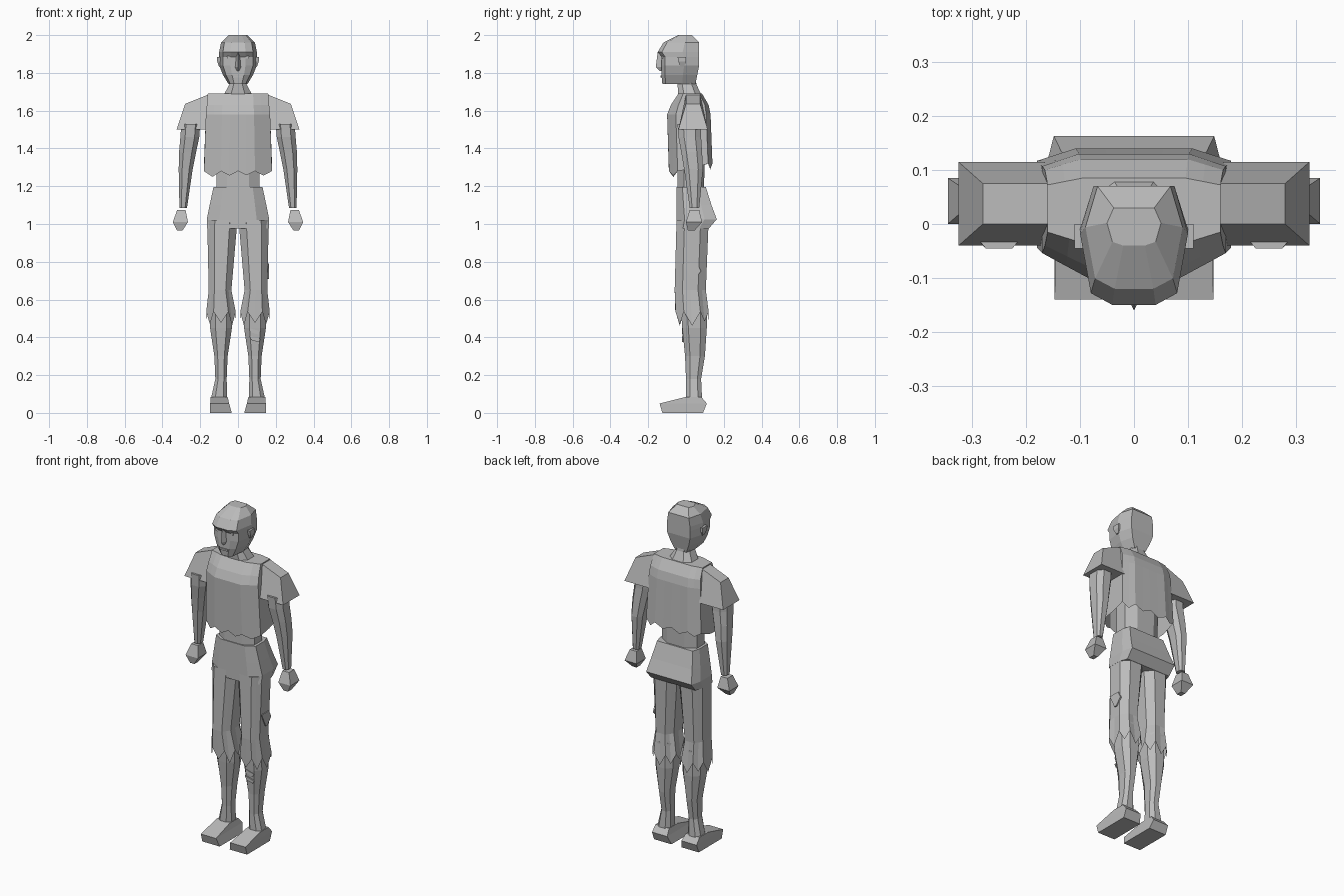
import bpy, bmesh, random
from mathutils import Vector

random.seed(4)
old = bpy.data.objects.get("Cube")
if old:
    bpy.data.objects.remove(old, do_unlink=True)

grey = bpy.data.materials.new("plain_grey")
grey.use_nodes = True
grey.diffuse_color = (.5, .5, .5, 1)
shader = grey.node_tree.nodes["Principled BSDF"]
shader.inputs["Base Color"].default_value = grey.diffuse_color

# Half outlines from front to back, as fractions of half width and depth
WEDGE = [(0, 0), (1, 1)]
BOX = [(1, 0), (1, 1)]
OCTAGON = [(.5, 0), (1, .25), (1, .75), (.5, 1)]
SKULL = [(0, 0), (.4, 0), (.8, .1), (1, .6), (.75, 1)]
CHEST = [(0, 0), (.5, 0), (1, .2), (1, .9), (.6, 1), (0, 1)]
SEAT = [(.6, 0), (1, .2), (1, .7), (.9, 1)]


def ring(outline, z, half, front, back, centre=0, slope=0):
    """Mirror a half outline into a closed horizontal section."""
    full = outline + [(-u, v) for u, v in reversed(outline) if u > 0]
    return [(centre + u * half, front + v * (back - front), z - slope * u * half)
            for u, v in full]


def loft(name, rings, top=True, bottom=True, side=1):
    """Skin a stack of equal rings; a negative side mirrors across x."""
    bm = bmesh.new()
    rows = [[bm.verts.new((x * side, y, z)) for x, y, z in section] for section in rings]
    count = len(rows[0])
    for upper, lower in zip(rows, rows[1:]):
        for i in range(count):
            j = (i + 1) % count
            bm.faces.new((upper[i], upper[j], lower[j], lower[i]))
    if top:
        bm.faces.new(rows[0])
    if bottom:
        bm.faces.new(rows[-1])
    bmesh.ops.recalc_face_normals(bm, faces=bm.faces)
    mesh = bpy.data.meshes.new(name)
    bm.to_mesh(mesh)
    bm.free()
    mesh.materials.append(grey)
    bpy.context.scene.collection.objects.link(bpy.data.objects.new(name, mesh))


def pair(name, rings, **options):
    loft("left_" + name, rings, side=1, **options)
    loft("right_" + name, rings, side=-1, **options)


def halve_edges(section):
    """Add a midpoint to every edge of a section."""
    points = []
    for here, after in zip(section, section[1:] + section[:1]):
        points += [here, tuple(Vector(here).lerp(Vector(after), .5))]
    return points


def ragged(rings, drop, front_dip=0):
    """Give a stack of rings a zigzag lower hem."""
    fine = [halve_edges(section) for section in rings]
    fine[-1] = [(x, y, z - (i % 2) * drop * random.uniform(.7, 1.1) - (y < 0) * front_dip)
                for i, (x, y, z) in enumerate(fine[-1])]
    return fine


# Head: crown, forehead, brow, eye hollow, cheeks, jaw, chin
loft("head", [
    ring(SKULL, z=2, half=.05, front=-.04, back=.03),
    ring(SKULL, z=1.96, half=.09, front=-.12, back=.07),
    ring(SKULL, z=1.91, half=.1, front=-.15, back=.07),
    ring(SKULL, z=1.885, half=.1, front=-.13, back=.07),
    ring(SKULL, z=1.84, half=.1, front=-.13, back=.07),
    ring(SKULL, z=1.79, half=.08, front=-.13, back=.06),
    ring(SKULL, z=1.74, half=.05, front=-.125, back=.05)])
loft("nose", [
    ring(WEDGE, z=1.91, half=.007, front=-.15, back=-.13),
    ring(WEDGE, z=1.83, half=.02, front=-.16, back=-.12),
    ring(WEDGE, z=1.81, half=.01, front=-.14, back=-.12)])
loft("mouth", [
    ring(BOX, z=1.785, half=.025, front=-.136, back=-.128),
    ring(BOX, z=1.775, half=.025, front=-.136, back=-.128)])
pair("eye", [
    ring(BOX, z=1.89, half=.02, front=-.13, back=-.122, centre=.04),
    ring(BOX, z=1.875, half=.015, front=-.13, back=-.122, centre=.04)])
pair("ear", [
    ring(BOX, z=1.885, half=.01, front=-.045, back=0, centre=.1),
    ring(BOX, z=1.86, half=.01, front=-.04, back=0, centre=.1),
    ring(BOX, z=1.835, half=.008, front=-.03, back=-.01, centre=.093)])
loft("neck", [
    ring(OCTAGON, z=1.78, half=.05, front=-.05, back=.05),
    ring(OCTAGON, z=1.74, half=.045, front=-.045, back=.055),
    ring(OCTAGON, z=1.675, half=.08, front=-.04, back=.085)])

# Shirt with a ragged open hem, and flared sleeves
loft("shirt", ragged([
    ring(CHEST, z=1.69, half=.16, front=-.04, back=.085),
    ring(CHEST, z=1.63, half=.165, front=-.08, back=.12),
    ring(CHEST, z=1.58, half=.17, front=-.1, back=.13),
    ring(CHEST, z=1.32, half=.18, front=-.09, back=.14)], drop=.03, front_dip=.04),
    bottom=False)
pair("sleeve", [
    ring(BOX, z=1.66, half=.06, front=0, back=.075, centre=.22, slope=.4),
    ring(BOX, z=1.5, half=.08, front=-.04, back=.115, centre=.245)])

# Arms and fists
pair("arm", [
    ring(OCTAGON, z=1.53, half=.05, front=-.045, back=.08, centre=.25),
    ring(OCTAGON, z=1.46, half=.05, front=-.04, back=.08, centre=.255),
    ring(OCTAGON, z=1.38, half=.045, front=-.025, back=.085, centre=.267),
    ring(OCTAGON, z=1.29, half=.037, front=-.01, back=.09, centre=.277),
    ring(OCTAGON, z=1.085, half=.02, front=.02, back=.07, centre=.29)])
pair("fist", [
    ring(BOX, z=1.075, half=.022, front=.02, back=.07, centre=.3),
    ring(BOX, z=1.01, half=.04, front=0, back=.085, centre=.305),
    ring(BOX, z=.965, half=.014, front=.01, back=.045, centre=.308)])

# Waist and the jutting seat of the trousers
loft("waist", [
    ring(OCTAGON, z=1.38, half=.115, front=-.045, back=.1),
    ring(OCTAGON, z=1.18, half=.115, front=-.045, back=.095)])
loft("trouser_seat", [
    ring(SEAT, z=1.195, half=.13, front=-.05, back=.105),
    ring(SEAT, z=1.1, half=.15, front=-.05, back=.135),
    ring(SEAT, z=1.025, half=.165, front=-.05, back=.163),
    ring(SEAT, z=.975, half=.163, front=-.05, back=.12)])

# Trouser legs with ragged open hems
pair("trouser_leg", ragged([
    ring(OCTAGON, z=1.02, half=.08, front=-.05, back=.12, centre=.083),
    ring(OCTAGON, z=.65, half=.06, front=-.06, back=.105, centre=.095),
    ring(OCTAGON, z=.535, half=.078, front=-.055, back=.12, centre=.09)], drop=.07),
    bottom=False)

# Lower legs and feet
pair("calf", [
    ring(OCTAGON, z=.6, half=.06, front=-.03, back=.11, centre=.09),
    ring(OCTAGON, z=.45, half=.058, front=-.02, back=.11, centre=.09),
    ring(OCTAGON, z=.3, half=.035, front=-.005, back=.1, centre=.09),
    ring(OCTAGON, z=.18, half=.03, front=0, back=.08, centre=.09),
    ring(OCTAGON, z=.075, half=.043, front=0, back=.085, centre=.1)])
pair("foot", [
    ring(BOX, z=.085, half=.045, front=0, back=.08, centre=.1),
    ring(BOX, z=.05, half=.05, front=-.14, back=.11, centre=.097),
    ring(BOX, z=0, half=.057, front=-.125, back=.09, centre=.09)])

# Thin plates: torn patch on the left thigh and cuts on the left shin
loft("thigh_patch", [
    ring(BOX, z=.79, half=.004, front=-.01, back=.06, centre=.159),
    ring(BOX, z=.75, half=.004, front=.01, back=.08, centre=.159),
    ring(BOX, z=.71, half=.004, front=.03, back=.045, centre=.159)])
for word, height in (("upper", .44), ("lower", .4)):
    loft(word + "_shin_cut", [
        ring(BOX, z=height, half=.03, front=-.022, back=-.014, centre=.09, slope=.3),
        ring(BOX, z=height - .02, half=.02, front=-.022, back=-.014, centre=.09, slope=.3)])
